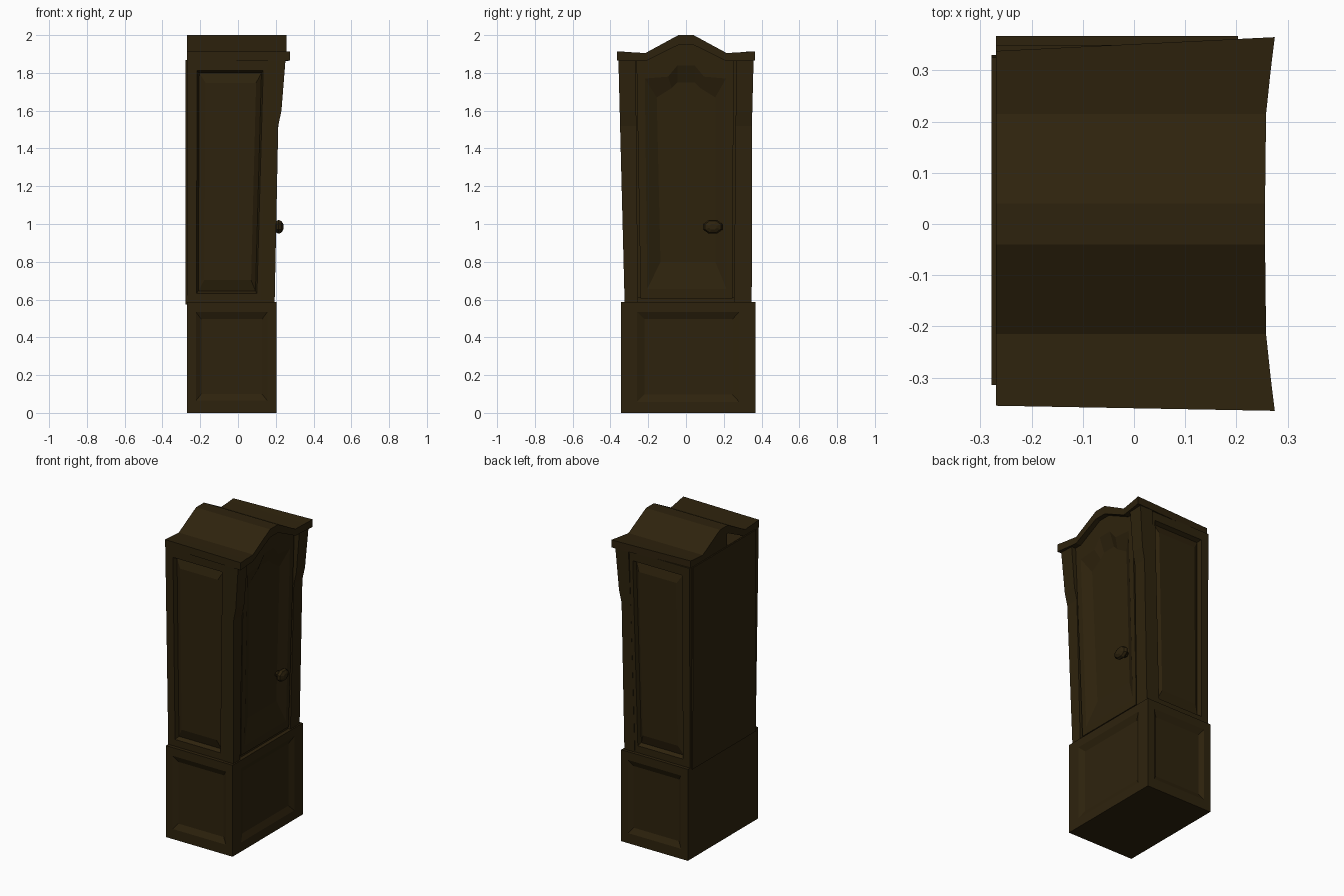
import bpy, bmesh, math
from mathutils import Vector

cube = bpy.data.objects.get("Cube")
if cube:
    bpy.data.objects.remove(cube)

wood = bpy.data.materials.new("dark_brown_wood")
wood.use_nodes = True
colour = (0.027, 0.0165, 0.004, 1)
wood.diffuse_color = colour
wood.node_tree.nodes["Principled BSDF"].inputs["Base Color"].default_value = colour


def finish(name, bm):
    bmesh.ops.remove_doubles(bm, verts=bm.verts, dist=0.0001)
    bmesh.ops.recalc_face_normals(bm, faces=bm.faces)
    mesh = bpy.data.meshes.new(name)
    bm.to_mesh(mesh)
    bm.free()
    mesh.materials.append(wood)
    obj = bpy.data.objects.new(name, mesh)
    bpy.context.collection.objects.link(obj)
    return obj


def loft(bm, loops, cap_start=False, cap_end=True):
    """Bridge loops of equal length, closing the ends on request."""
    rings = [[bm.verts.new(p) for p in loop] for loop in loops]
    for a, b in zip(rings, rings[1:]):
        n = len(a)
        for i in range(n):
            bm.faces.new((a[i], a[(i + 1) % n], b[(i + 1) % n], b[i]))
    if cap_start:
        bm.faces.new(rings[0])
    if cap_end:
        bm.faces.new(rings[-1])


def sunken_side(bm, corners, rects):
    """Quad side with nested (u0, v0, u1, v1, depth) rectangles."""
    bl, br, tr, tl = [Vector(c) for c in corners]
    normal = (br - bl).cross(tl - bl).normalized()

    def at(u, v):
        return bl.lerp(br, u).lerp(tl.lerp(tr, u), v)

    loops = [(bl, br, tr, tl)]
    for u0, v0, u1, v1, depth in rects:
        loops.append([at(u, v) - normal * depth
                      for u, v in ((u0, v0), (u1, v0), (u1, v1), (u0, v1))])
    loft(bm, loops)


def cabinet(name, low, high, side_rects=(), front_rects=()):
    """Box from two (x0, x1, y0, y1, z) sections, with sunken sides."""
    def ring(x0, x1, y0, y1, z):
        return [(x0, y0, z), (x1, y0, z), (x1, y1, z), (x0, y1, z)]
    b, t = ring(*low), ring(*high)
    bm = bmesh.new()
    for loop in (b, t):
        bm.faces.new([bm.verts.new(p) for p in loop])
    mirrored = [(1 - u1, v0, 1 - u0, v1, d) for u0, v0, u1, v1, d in side_rects]
    for i, rects in enumerate((side_rects, front_rects, mirrored, ())):
        j = (i + 1) % 4
        sunken_side(bm, (b[i], b[j], t[j], t[i]), rects)
    return finish(name, bm)


# Plinth with a sunken panel on three sides
cabinet("base_cabinet", (-0.27, 0.203, -0.345, 0.367, 0), (-0.27, 0.203, -0.345, 0.367, 0.587),
        [(0.10, 0.11, 0.90, 0.91, 0), (0.16, 0.17, 0.84, 0.845, 0.018)],
        [(0.12, 0.10, 0.88, 0.91, 0), (0.175, 0.165, 0.83, 0.845, 0.018)])

# Tapered upper case with a grooved, raised-field panel on each flank
cabinet("upper_case", (-0.27, 0.14, -0.322, 0.345, 0.58), (-0.27, 0.18, -0.352, 0.350, 1.87),
        [(0.12, 0.04, 0.90, 0.955, 0), (0.145, 0.05, 0.88, 0.945, 0.025),
         (0.22, 0.095, 0.82, 0.905, 0.008)])

# Back board
cabinet("back_board", (-0.278, -0.268, -0.315, 0.33, 0.575),
        (-0.278, -0.268, -0.315, 0.325, 1.868))

# Front corner posts, flared outwards near the top: (z, front x, outer y, inner y)
SECTIONS = ((0.585, 0.194, 0.325, 0.255), (1.52, 0.213, 0.349, 0.262),
            (1.60, 0.230, 0.351, 0.264), (1.875, 0.252, 0.358, 0.264))
for side, label in ((-1, "right"), (1, "left")):
    bm = bmesh.new()
    loops = []
    for z, x, outer, inner in SECTIONS:
        if side > 0:
            outer = max(outer, 0.348)
        back = 0.12 + 0.03 * (z - 0.585)
        loops.append([(back, side * inner, z), (x, side * inner, z),
                      (x, side * outer, z), (back, side * outer, z)])
    loft(bm, loops, cap_start=True)
    finish(label + "_post", bm)

# Arched door, its face leaning slightly forward
def on_door(points, depth):
    return [(0.188 + 0.027 * (z - 0.585) - depth, y, z) for y, z in points]

DOOR = [(-0.24, 0.605), (0.245, 0.605), (0.253, 1.87), (0.215, 1.872),
        (0.04, 1.95), (-0.04, 1.95), (-0.215, 1.872), (-0.262, 1.87)]
RIM = [(-0.205, 0.655), (0.215, 0.655), (0.212, 1.77), (0.095, 1.78),
       (0.045, 1.84), (-0.045, 1.84), (-0.095, 1.78), (-0.218, 1.77)]
FIELD = [(-0.135, 0.80), (0.155, 0.80), (0.155, 1.67), (0.075, 1.72),
         (0.045, 1.75), (-0.045, 1.75), (-0.075, 1.72), (-0.155, 1.67)]
bm = bmesh.new()
loft(bm, [on_door(DOOR, 0.06), on_door(DOOR, 0), on_door(RIM, 0), on_door(FIELD, 0.03)],
     cap_start=True)
finish("arched_door", bm)

# Rail below the door
cabinet("door_sill", (0.12, 0.178, -0.30, 0.30, 0.585), (0.12, 0.178, -0.30, 0.30, 0.61))

# Faceted oval knob on a short stem
bm = bmesh.new()
loops = []
for x, r in ((0.18, 0.024), (0.198, 0.026), (0.203, 0.046), (0.215, 0.055),
             (0.230, 0.046), (0.240, 0.022)):
    loops.append([(x, 0.142 + r * math.cos(a), 0.985 + 0.72 * r * math.sin(a))
                  for a in (math.tau * (i + 0.5) / 8 for i in range(8))])
loft(bm, loops, cap_start=True)
finish("door_knob", bm)

# Arched roof moulding: (y, top z, underside z, front x), flared at the front corners
ROOF = [(-0.365, 1.914, 1.866, 0.275), (-0.30, 1.910, 1.864, 0.267),
        (-0.215, 1.905, 1.862, 0.258), (-0.04, 2.0, 1.948, 0.256),
        (0.04, 2.0, 1.948, 0.256), (0.215, 1.905, 1.862, 0.258),
        (0.30, 1.910, 1.864, 0.267), (0.365, 1.914, 1.866, 0.275)]
bm = bmesh.new()
rows = []
for y, top, under, front in ROOF:
    back_y = max(-0.355, min(0.338, y))
    rows.append([bm.verts.new(p) for p in ((-0.27, back_y, under), (front, y, under),
                                           (front, y, top), (-0.27, back_y, top))])
for a, b in zip(rows, rows[1:]):
    for i in range(4):
        j = (i + 1) % 4
        bm.faces.new((a[i], a[j], b[j], b[i]))
bm.faces.new(rows[0])
bm.faces.new(rows[-1])
finish("arched_roof", bm)

# Back gable closing the arch, open under one slope
GABLE = [(0.215, 1.862), (0.04, 1.95), (-0.03, 1.95), (-0.03, 1.862)]
bm = bmesh.new()
loft(bm, [[(x, y, z) for y, z in GABLE] for x in (-0.27, -0.255)], cap_start=True)
finish("back_gable", bm)
